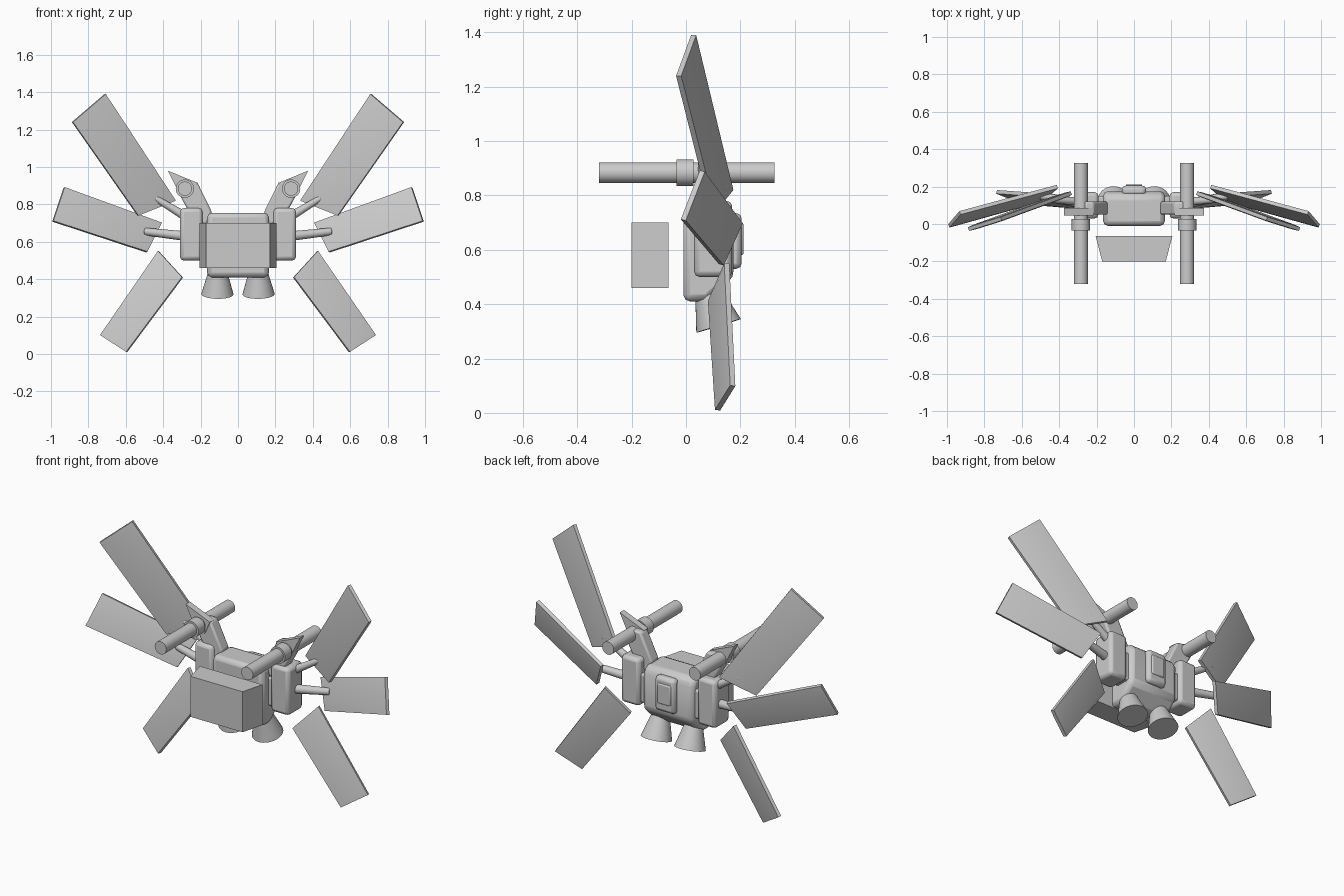
import bpy, bmesh, math
from mathutils import Vector

if "Cube" in bpy.data.objects:
    bpy.data.objects.remove(bpy.data.objects["Cube"])

grey = bpy.data.materials.new("plain_grey")
grey.use_nodes = True
grey.diffuse_color = (0.6, 0.6, 0.6, 1)
grey.node_tree.nodes["Principled BSDF"].inputs["Base Color"].default_value = grey.diffuse_color


def finish(name, bm, bevel=0, angle=30):
    bmesh.ops.recalc_face_normals(bm, faces=bm.faces)
    mesh = bpy.data.meshes.new(name)
    bm.to_mesh(mesh)
    bm.free()
    mesh.materials.append(grey)
    obj = bpy.data.objects.new(name, mesh)
    bpy.context.collection.objects.link(obj)
    if bevel:
        mod = obj.modifiers.new("Bevel", "BEVEL")
        mod.width, mod.segments = bevel, 2
        mod.limit_method = "ANGLE"
    bpy.ops.object.select_all(action="DESELECT")
    obj.select_set(True)
    bpy.context.view_layer.objects.active = obj
    bpy.ops.object.shade_smooth_by_angle(angle=math.radians(angle))
    return obj


def prism(name, outline, offset, bevel=0):
    """Extrude a 3D outline along an offset vector."""
    bm = bmesh.new()
    face = bm.faces.new([bm.verts.new(p) for p in outline])
    new = bmesh.ops.extrude_face_region(bm, geom=[face])["geom"]
    verts = [v for v in new if isinstance(v, bmesh.types.BMVert)]
    bmesh.ops.translate(bm, vec=offset, verts=verts)
    return finish(name, bm, bevel)


def box(name, x, y, z, bevel=0):
    outline = [(x[0], y[0], z[0]), (x[1], y[0], z[0]), (x[1], y[0], z[1]), (x[0], y[0], z[1])]
    return prism(name, outline, (0, y[1] - y[0], 0), bevel)


def rod(name, start, end, r1, r2, sides=24, bevel=0):
    a, b = Vector(start), Vector(end)
    bm = bmesh.new()
    bmesh.ops.create_cone(bm, cap_ends=True, segments=sides, radius1=r1, radius2=r2, depth=(b - a).length)
    turn = (b - a).to_track_quat("Z", "Y").to_matrix().to_4x4()
    bmesh.ops.transform(bm, matrix=turn, verts=bm.verts)
    bmesh.ops.translate(bm, vec=(a + b) / 2, verts=bm.verts)
    return finish(name, bm, bevel)


def panel(name, corners, thick=0.02, rim=0.035):
    """Flat wing with a slightly raised centre on both faces."""
    pts = [Vector(c) for c in corners]
    normal = (pts[2] - pts[0]).cross(pts[3] - pts[1]).normalized()
    bm = bmesh.new()
    rings = []
    for side in (-1, 1):
        rings.append([bm.verts.new(p + normal * side * thick / 2) for p in pts])
    for i in range(4):
        j = (i + 1) % 4
        bm.faces.new((rings[0][i], rings[0][j], rings[1][j], rings[1][i]))
    caps = [bm.faces.new(r) for r in rings]
    bmesh.ops.recalc_face_normals(bm, faces=bm.faces)
    bmesh.ops.inset_individual(bm, faces=caps, thickness=rim, depth=0.004)
    return finish(name, bm, 0, 20)


# Central body, its back hatch and the floating front shield
profile = [(-0.01, 0.41), (-0.01, 0.755), (0.15, 0.755), (0.175, 0.71), (0.175, 0.5), (0.08, 0.41)]
prism("body", [(-0.165, y, z) for y, z in profile], (0.33, 0, 0), 0.025)
box("back_hatch", (-0.065, 0.065), (0.15, 0.205), (0.53, 0.735), 0.02)
box("hatch_rib", (-0.045, 0.045), (0.19, 0.212), (0.58, 0.7), 0.008)
box("body_crossbar", (-0.22, 0.22), (0.05, 0.15), (0.52, 0.69), 0.01)
shield = [(-0.205, -0.065), (0.205, -0.065), (0.17, -0.2), (-0.17, -0.2)]
prism("front_shield", [(x, y, 0.46) for x, y in shield], (0, 0, 0.24))

# Wing corners, in order: outer low, outer high, inner high, inner low
wings = {
    "upper_wing": [(0.885, -0.027, 1.24), (0.71, 0.028, 1.39), (0.335, 0.165, 0.82), (0.535, 0.1, 0.74)],
    "middle_wing": [(0.99, -0.01, 0.71), (0.93, 0.06, 0.89), (0.41, 0.2, 0.7), (0.487, 0.13, 0.545)],
    "lower_wing": [(0.596, 0.116, 0.01), (0.735, 0.172, 0.1), (0.425, 0.15, 0.55), (0.297, 0.09, 0.41)],
}

# Everything that repeats on both sides
for label, s in (("left", 1), ("right", -1)):
    box(label + "_pod", (s * 0.19, s * 0.31), (0.03, 0.17), (0.5, 0.78), 0.02)
    rod(label + "_nozzle", (s * 0.11, 0.12, 0.32), (s * 0.108, 0.08, 0.45), 0.086, 0.048, 32)
    for name, corners in wings.items():
        panel(label + "_" + name, [(s * x, y, z) for x, y, z in corners])

    # Support rods reaching towards the wings
    rod(label + "_upper_rod", (s * 0.28, 0.12, 0.735), (s * 0.445, 0.13, 0.835), 0.024, 0.016, 16, 0.005)
    rod(label + "_lower_rod", (s * 0.28, 0.11, 0.63), (s * 0.5, 0.15, 0.655), 0.026, 0.02, 16, 0.005)

    # Shoulder arm with spike carrying the long barrel
    arm = [(0.17, 0.69), (0.14, 0.76), (0.216, 0.915), (0.26, 0.92), (0.32, 0.865), (0.24, 0.72)]
    prism(label + "_arm", [(s * x, 0.05, z) for x, z in arm], (0, 0.07, 0), 0.01)
    spike = [(0.216, 0.915), (0.375, 0.98), (0.31, 0.85), (0.25, 0.84)]
    prism(label + "_spike", [(s * x, 0.045, z) for x, z in spike], (0, 0.04, 0))
    rod(label + "_barrel", (s * 0.284, -0.32, 0.884), (s * 0.284, 0.325, 0.884), 0.038, 0.038, 32)
    rod(label + "_barrel_collar", (s * 0.284, -0.035, 0.884), (s * 0.284, 0.028, 0.884), 0.049, 0.049, 32)
